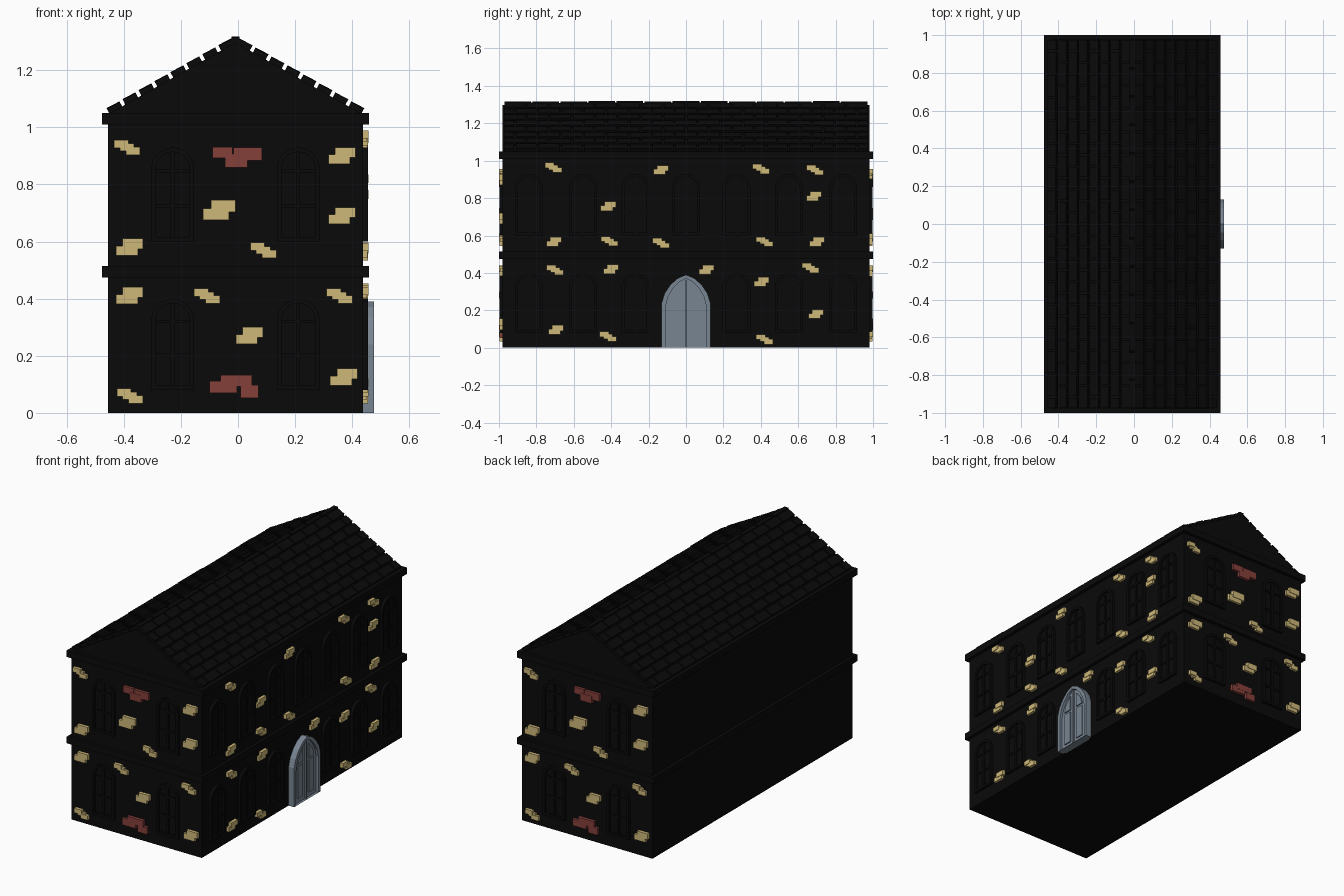
import bpy, bmesh, math, random
from mathutils import Matrix, Vector

if "Cube" in bpy.data.objects:
    bpy.data.objects.remove(bpy.data.objects["Cube"])

random.seed(3)
CX = -0.009            # centre of the wall block
HX, HY = 0.447, 0.98   # wall half sizes


def material(name, col):
    m = bpy.data.materials.new(name)
    m.diffuse_color = (*col, 1)
    m.use_nodes = True
    m.node_tree.nodes["Principled BSDF"].inputs["Base Color"].default_value = m.diffuse_color
    return m


BLACK = material("soot black", (0.003, 0.003, 0.003))
GOLD = material("sand brick", (0.62, 0.48, 0.19))
RED = material("red brick", (0.23, 0.05, 0.042))
GREY = material("blue grey door", (0.19, 0.235, 0.29))


def finish(bm, name, mat):
    bmesh.ops.recalc_face_normals(bm, faces=bm.faces)
    me = bpy.data.meshes.new(name)
    bm.to_mesh(me)
    bm.free()
    me.materials.append(mat)
    ob = bpy.data.objects.new(name, me)
    bpy.context.collection.objects.link(ob)
    return ob


def wall_frame(u, n, origin):
    m = Matrix((u, (0, 0, 1), n)).transposed().to_4x4()
    m.translation = origin
    return m


# Wall frames: u along the wall, v up, n outwards
FRONT = wall_frame((1, 0, 0), (0, -1, 0), (CX, -HY, 0))
BACK = wall_frame((-1, 0, 0), (0, 1, 0), (CX, HY, 0))
RIGHT = wall_frame((0, 1, 0), (1, 0, 0), (CX + HX, 0, 0))


def slab(bm, M, pts, d0, d1):
    lo = [bm.verts.new(M @ Vector((*p, d0))) for p in pts]
    hi = [bm.verts.new(M @ Vector((*p, d1))) for p in pts]
    bm.faces.new(lo[::-1])
    bm.faces.new(hi)
    for i in range(len(pts)):
        j = (i + 1) % len(pts)
        bm.faces.new((lo[i], lo[j], hi[j], hi[i]))


def rect(bm, M, u, v, w, h, d0, d1):
    a, b = w / 2, h / 2
    slab(bm, M, [(u - a, v - b), (u + a, v - b), (u + a, v + b), (u - a, v + b)], d0, d1)


def ring(bm, M, outer, inner, d0, d1):
    n = len(outer)
    L = [[bm.verts.new(M @ Vector((*p, d))) for p in pts]
         for pts, d in ((outer, d0), (outer, d1), (inner, d1), (inner, d0))]
    for i in range(n):
        j = (i + 1) % n
        for k in range(4):
            a, b = L[k], L[(k + 1) % 4]
            bm.faces.new((a[i], a[j], b[j], b[i]))


def box(bm, x0, x1, y0, y1, z0, z1):
    c = Matrix.Translation(((x0 + x1) / 2, (y0 + y1) / 2, (z0 + z1) / 2))
    bmesh.ops.create_cube(bm, size=1, matrix=c @ Matrix.Diagonal((x1 - x0, y1 - y0, z1 - z0, 1)))


# Walls with gable ends
bm = bmesh.new()
slab(bm, wall_frame((1, 0, 0), (0, -1, 0), (CX, 0, 0)),
     [(-HX, 0), (HX, 0), (HX, 1.045), (0, 1.297), (-HX, 1.045)], -HY, HY)
finish(bm, "walls", BLACK)

# Storey band and eaves band
for name, z in (("storey_band", 0.475), ("eaves_band", 1.01)):
    bm = bmesh.new()
    box(bm, CX - HX - 0.02, CX + HX + 0.02, -1, 1, z, z + 0.04)
    finish(bm, name, BLACK)

# Roof tiles: staggered slabs on both slopes
bm = bmesh.new()
slope = math.atan2(0.252, HX)
length = math.hypot(0.252, HX)
rows, step = 8, math.hypot(0.252, HX) / 8
for side in (-1, 1):
    for r in range(rows):
        s = (r + 0.5) * step
        n = 16
        w = 2 * (HY - 0.004) / n
        edges = [-HY + 0.004 + w * (i + (0.5 if r % 2 else 0)) for i in range(n + 1)]
        if r % 2:
            edges = [-HY + 0.004] + edges[:-1] + [HY - 0.004]
        for y0, y1 in zip(edges, edges[1:]):
            T = (Matrix.Translation((CX + side * s * math.cos(slope), (y0 + y1) / 2,
                                     1.297 - s * math.sin(slope)))
                 @ Matrix.Rotation(side * (slope - 0.03), 4, 'Y')
                 @ Matrix.Translation((0, 0, 0.008 + random.uniform(-0.002, 0.002))))
            bmesh.ops.create_cube(bm, size=1, matrix=T @ Matrix.Diagonal(
                (step - 0.013, y1 - y0 - 0.01, 0.022, 1)))
finish(bm, "roof_tiles", BLACK)

# Ridge caps
bm = bmesh.new()
for i in range(13):
    w = 1.95 / 13
    y = -0.975 + i * w
    box(bm, CX - 0.014, CX + 0.014, y + 0.004, y + w - 0.004, 1.29, 1.318 + random.uniform(-0.003, 0.002))
finish(bm, "ridge_caps", BLACK)


# Arched windows: raised frame, pane, mullion and bars
def arch(u, z0, z1, hw):
    spring = z1 - hw
    return [(u - hw, z0), (u + hw, z0)] + [
        (u + hw * math.cos(math.pi * k / 10), spring + hw * math.sin(math.pi * k / 10)) for k in range(11)]


def window(bm, M, u, z0, z1, hw=0.075):
    t = 0.016
    ring(bm, M, arch(u, z0, z1, hw), arch(u, z0 + t, z1 - t, hw - t), -0.003, 0.017)
    slab(bm, M, arch(u, z0 + t, z1 - t, hw - t), -0.003, 0.004)
    rect(bm, M, u, (z0 + z1) / 2, 0.014, z1 - z0 - t, 0, 0.011)
    for f in (0.38, 0.75):
        rect(bm, M, u, z0 + (z1 - z0) * f, 2 * (hw - t), 0.012, 0, 0.010)


for name, M, us in (("front", FRONT, (-0.22, 0.22)), ("back", BACK, (-0.22, 0.22)),
                    ("right", RIGHT, (-0.84, -0.55, -0.27, 0, 0.27, 0.55, 0.84))):
    bm = bmesh.new()
    for u in us:
        window(bm, M, u, 0.6, 0.93)
        if u:
            window(bm, M, u, 0.08, 0.40)
    finish(bm, name + "_windows", BLACK)

# Exposed brick patches; sign = which way the upper brick is shifted
END = [(-.38, .93, -1), (.374, .90, 1), (-.056, .71, 2), (.374, .69, 1), (-.37, .58, 1), (.097, .57, -1),
       (-.37, .41, 1), (-.10, .41, -1), (.364, .41, -1), (.05, .27, 1), (.38, .125, 1), (-.37, .06, -1)]
SIDE = [(-.71, .963, -1), (-.134, .95, 1), (.40, .957, -1), (.69, .95, -1), (.685, .81, 1), (-.415, .755, 1),
        (-.705, .567, 1), (-.41, .57, -1), (-.134, .56, -1), (.42, .567, -1), (.70, .567, 1), (-.70, .415, -1),
        (-.40, .42, 1), (.11, .417, 1), (.665, .427, -1), (.405, .352, 1), (-.695, .095, 1), (-.417, .06, -1),
        (.42, .045, -1), (.695, .18, 1)]


def patch(bm, M, u, v, kind, side=False):
    if kind > 0:
        k = 1.2 if kind == 2 else 0.85 if side else 1
        rect(bm, M, u + 0.011 * k, v + 0.012 * k, 0.072 * k, 0.036 * k, -0.01, 0.019)
        rect(bm, M, u - 0.010 * k, v - 0.012 * k, 0.076 * k, 0.034 * k, -0.01, 0.016)
    else:
        rect(bm, M, u - 0.020, v + 0.012, 0.050, 0.028, -0.01, 0.019)
        rect(bm, M, u, v, 0.050, 0.026, -0.01, 0.014)
        rect(bm, M, u + 0.021, v - 0.013, 0.050, 0.028, -0.01, 0.017)


for name, M, spots in (("front", FRONT, END), ("back", BACK, END), ("right", RIGHT, SIDE)):
    bm = bmesh.new()
    for u, v, kind in spots:
        patch(bm, M, u, v, kind, name == "right")
    finish(bm, name + "_bricks", GOLD)

# Red brick patches on the gable ends
for name, M in (("front", FRONT), ("back", BACK)):
    bm = bmesh.new()
    for u, v, w, h in ((-.046, .912, .07, .04), (.003, .883, .08, .046), (.043, .907, .10, .046),
                       (-.057, .09, .066, .042), (.003, .113, .11, .04), (.049, .075, .064, .044),
                       (-.02, .087, .05, .034)):
        rect(bm, M, u, v, w, h, -0.01, 0.019 - 0.1 * abs(u) * 0.5)
    finish(bm, name + "_red_bricks", RED)

# Pointed double door
half = [(.13, 0), (.13, .24), (.115, .29), (.085, .335), (.045, .371), (0, .39)]


def door_shape(k, drop):
    r = [(x * k, z - drop if z else 0) for x, z in half]
    return r + [(-x, z) for x, z in r[-2::-1]]


bm = bmesh.new()
ring(bm, RIGHT, door_shape(1, 0), door_shape(0.84, 0.02), -0.01, 0.038)
finish(bm, "door_frame", GREY)
bm = bmesh.new()
slab(bm, RIGHT, door_shape(0.85, 0.019), -0.01, 0.022)
for s in (-1, 1):
    rect(bm, RIGHT, s * 0.054, 0.13, 0.052, 0.20, 0.02, 0.029)
    top = [(.028, .245), (.08, .245), (.066, .29), (.028, .335)]
    slab(bm, RIGHT, [(s * a, b) for a, b in top], 0.02, 0.029)
rect(bm, RIGHT, 0, 0.18, 0.012, 0.36, 0.02, 0.031)
finish(bm, "door_leaves", GREY)
